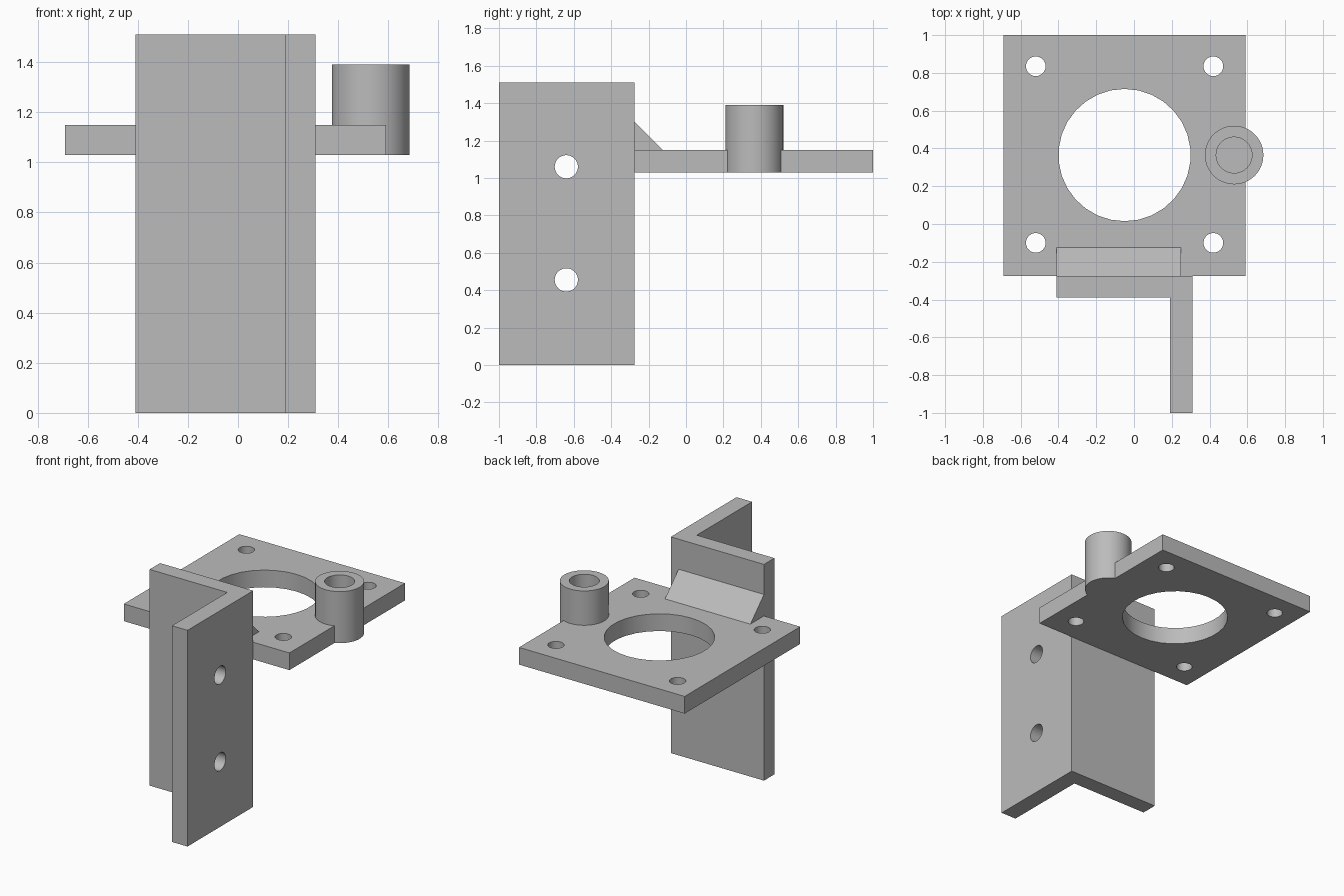
import bpy
import bmesh
from math import radians
from mathutils import Matrix, Vector

default = bpy.data.objects.get("Cube")
if default:
    bpy.data.objects.remove(default)

GREY = (0.5, 0.5, 0.5, 1.0)
grey = bpy.data.materials.new("plain grey")
grey.use_nodes = True
grey.diffuse_color = GREY
grey.node_tree.nodes["Principled BSDF"].inputs["Base Color"].default_value = GREY


def add_object(name, bm):
    """Turn a bmesh into a grey object."""
    bmesh.ops.recalc_face_normals(bm, faces=bm.faces)
    mesh = bpy.data.meshes.new(name)
    bm.to_mesh(mesh)
    bm.free()
    mesh.materials.append(grey)
    obj = bpy.data.objects.new(name, mesh)
    bpy.context.collection.objects.link(obj)
    return obj


def prism(name, outline, offset):
    """Extrude a closed outline of 3D points along an offset."""
    bm = bmesh.new()
    face = bm.faces.new([bm.verts.new(p) for p in outline])
    grown = bmesh.ops.extrude_face_region(bm, geom=[face], use_keep_orig=True)
    verts = [v for v in grown["geom"] if isinstance(v, bmesh.types.BMVert)]
    bmesh.ops.translate(bm, verts=verts, vec=Vector(offset))
    return add_object(name, bm)


def cylinder(name, centre, radius, length, sides=48, turn=Matrix()):
    bm = bmesh.new()
    bmesh.ops.create_cone(bm, cap_ends=True, segments=sides, radius1=radius,
                          radius2=radius, depth=length,
                          matrix=Matrix.Translation(centre) @ turn)
    return add_object(name, bm)


def cut(target, cutters):
    """Subtract each cutter, bake the result and drop the cutters."""
    for cutter in cutters:
        mod = target.modifiers.new("cut", "BOOLEAN")
        mod.operation = "DIFFERENCE"
        mod.solver = "EXACT"
        mod.object = cutter
    bpy.context.view_layer.update()
    graph = bpy.context.evaluated_depsgraph_get()
    mesh = bpy.data.meshes.new_from_object(target.evaluated_get(graph))
    target.modifiers.clear()
    target.data = mesh
    for cutter in cutters:
        bpy.data.objects.remove(cutter)


def smooth(obj):
    bpy.ops.object.select_all(action="DESELECT")
    obj.select_set(True)
    bpy.context.view_layer.objects.active = obj
    bpy.ops.object.shade_smooth_by_angle(angle=radians(30))


BOTTOM, TOP = 1.03, 1.15
WALL_BACK = -0.275
SOCKET_X, SOCKET_Y = 0.53, 0.365

# L-shaped upright with two screw holes in its side flange
angle = [(-0.41, WALL_BACK), (-0.41, -0.39), (0.19, -0.39),
         (0.19, -1), (0.31, -1), (0.31, WALL_BACK)]
upright = prism("angle_upright", [(x, y, 0) for x, y in angle], (0, 0, 1.51))
sideways = Matrix.Rotation(radians(90), 4, "Y")
cut(upright, [cylinder("screw_cutter", (0.25, -0.64, z), 0.062, 0.4, turn=sideways)
              for z in (0.455, 1.06)])

# Square motor plate: large opening, four corner holes, seat for the socket
corners = [(-0.69, WALL_BACK), (0.59, WALL_BACK), (0.59, 1), (-0.69, 1)]
plate = prism("mounting_plate", [(x, y, BOTTOM) for x, y in corners],
              (0, 0, TOP - BOTTOM))
mid = (TOP + BOTTOM) / 2
cutters = [cylinder("opening_cutter", (-0.05, 0.365, mid), 0.35, 0.5, sides=30),
           cylinder("seat_cutter", (SOCKET_X, SOCKET_Y, mid), 0.155, 0.5)]
for x in (-0.52, 0.42):
    for y in (-0.10, 0.835):
        cutters.append(cylinder("corner_cutter", (x, y, mid), 0.052, 0.5))
cut(plate, cutters)

# Round socket with a blind bore
socket = cylinder("round_socket", (SOCKET_X, SOCKET_Y, 1.21), 0.155, 0.36)
cut(socket, [cylinder("bore_cutter", (SOCKET_X, SOCKET_Y, TOP + 0.25), 0.095, 0.5)])

# Sloped brace between upright and plate
prism("sloped_brace", [(-0.41, WALL_BACK, TOP), (-0.41, WALL_BACK, 1.30),
                       (-0.41, -0.125, TOP)], (0.66, 0, 0))

for part in (upright, plate, socket):
    smooth(part)
